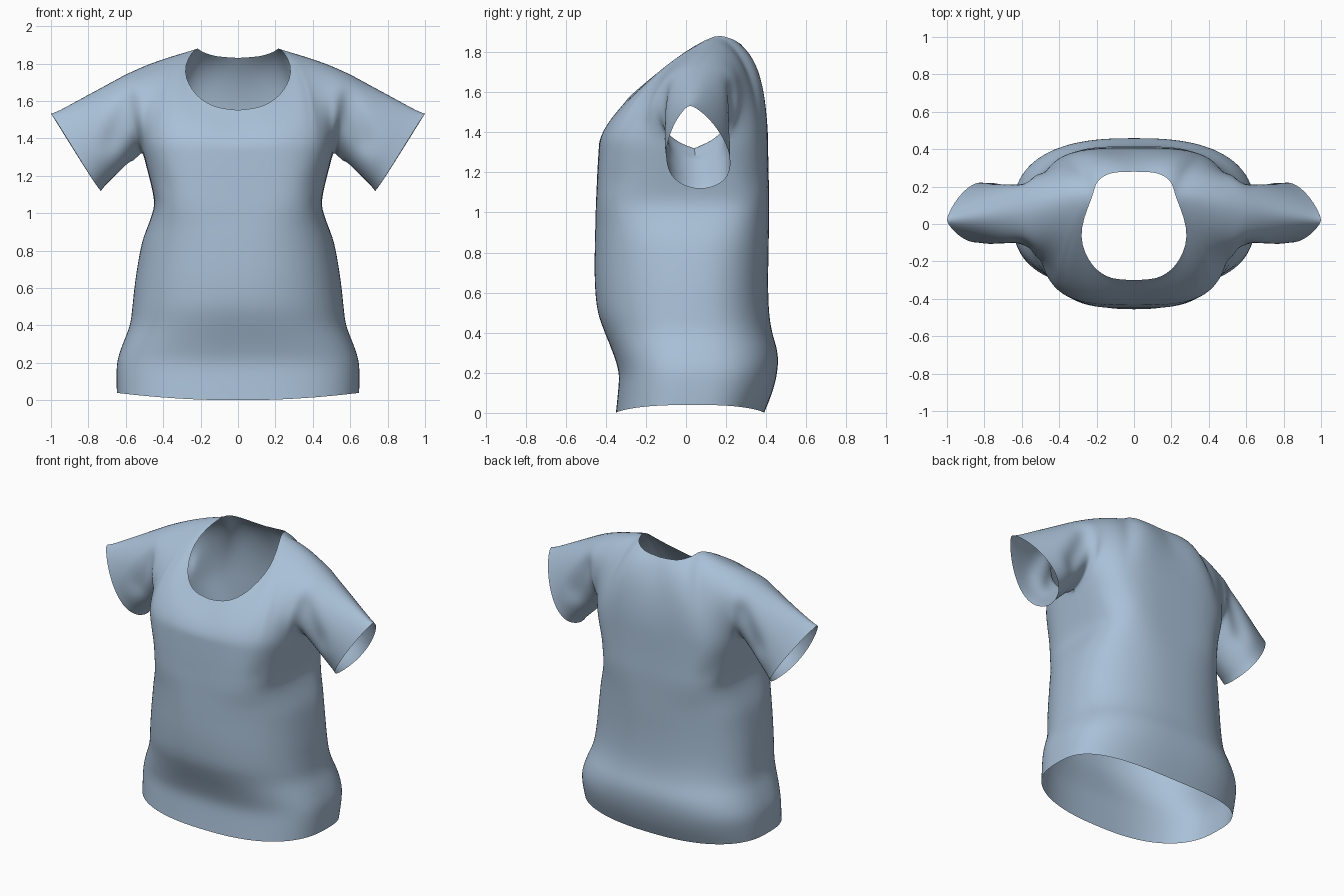
import bpy, bmesh, math
from mathutils import Vector as V

if "Cube" in bpy.data.objects:
    bpy.data.objects.remove(bpy.data.objects["Cube"])

N, K, M, S = 20, 8, 14, 12          # columns, neck column, panel rows, sleeve rows


def keyed(keys, t):
    """Smooth interpolation through (t, value...) keys."""
    i = 0
    while i < len(keys) - 2 and t > keys[i + 1][0]:
        i += 1
    a, b = keys[i], keys[i + 1]
    p, q = keys[max(i - 1, 0)], keys[min(i + 2, len(keys) - 1)]
    h = b[0] - a[0]
    s = (t - a[0]) / h
    out = []
    for c in range(1, len(a)):
        m0 = (b[c] - p[c]) / (b[0] - p[0]) * h
        m1 = (q[c] - a[c]) / (q[0] - a[0]) * h
        out.append((2*s**3 - 3*s**2 + 1) * a[c] + (s**3 - 2*s**2 + s) * m0
                   + (3*s**2 - 2*s**3) * b[c] + (s**3 - s**2) * m1)
    return out


def bezier(p, t):
    r = 1 - t
    return p[0]*r**3 + p[1]*3*r*r*t + p[2]*3*r*t*t + p[3]*t**3


# Torso: height, half width, front y, back y, squareness
BODY = [(0, .648, -.35, .39, 2.7), (.1, .65, -.34, .43, 2.7), (.2, .645, -.335, .455, 2.7),
        (.3, .617, -.365, .458, 2.6), (.4, .578, -.405, .43, 2.5), (.5, .565, -.44, .415, 2.4),
        (.65, .548, -.455, .41, 2.4), (.85, .512, -.455, .413, 2.6), (.95, .475, -.452, .414, 3),
        (1.04, .447, -.45, .415, 3.6), (1.1, .453, -.447, .415, 3.7), (1.2, .477, -.443, .412, 3.6),
        (1.33, .51, -.435, .41, 3.4)]


def torso_point(u, z, back):
    w, yf, yb, n = keyed(BODY, z)
    a = u * math.pi / 2
    x = w * math.sin(a) ** (2 / n) if u > 0 else 0
    c = max(math.cos(a), 0) ** (2 / n) if u < 1 else 0
    y = .04 + ((yb if back else yf) - .04) * c
    return V((x, y, z + .04 * (x / .65) ** 2 * max(0, 1 - z / .3)))


# Neckline and shoulder ridge, then the tangents of the panel columns
RIDGE = [(.4, .22, .15, 1.888), (.6, .35, .14, 1.85), (.8, .48, .11, 1.805), (1, .6, .08, 1.752)]
NECK = {False: [(0, 0, -.30, 1.55), (.12, .14, -.285, 1.575), (.22, .24, -.20, 1.65),
                (.31, .29, -.05, 1.77), (.36, .26, .06, 1.845), (.4, .22, .15, 1.888)],
        True: [(0, 0, .28, 1.83), (.2, .13, .27, 1.842), (.31, .2, .225, 1.868), (.4, .22, .15, 1.888)]}
LOW = {False: [(0, 0, 0, .07), (.4, .03, 0, .12), (.8, 0, -.05, .13), (1, .02, -.26, .08)],
       True: [(0, 0, 0, .2), (.4, 0, .01, .2), (.8, 0, .05, .15), (1, .02, .24, .08)]}
HIGH = {False: [(0, 0, -.06, -.08), (.2, .02, -.1, -.1), (.31, .05, -.18, -.12), (.4, .17, -.28, -.12),
                (.55, .06, -.28, -.08), (.75, 0, -.28, -.06), (1, -.02, -.28, -.04)],
        True: [(0, 0, .09, -.12), (.4, .04, .16, -.07), (.7, 0, .22, -.06), (1, -.02, .26, -.04)]}
CUFF = {False: [V((.73, .07, 1.115)), V((.76, -.22, 1.14)), V((.965, -.07, 1.49)), V((1.003, .02, 1.537))],
        True: [V((.73, .07, 1.115)), V((.76, .37, 1.14)), V((.965, .16, 1.48)), V((1.003, .02, 1.537))]}


def panel_controls(u, back):
    foot = torso_point(u, 1.33, back)
    top = V(keyed(NECK[back] if u <= K / N else RIDGE, u))
    return [foot, foot + V(keyed(LOW[back], u)), top + V(keyed(HIGH[back], u)), top]


# Cloth folds: soft grooves along segments in the front view (ax, az, bx, bz, radius, depth)
FOLDS = [(.58, 1.60, .68, 1.38, .05, .035), (.50, 1.30, .40, 1.15, .05, .012)]


def folded(p, back):
    for ax, az, bx, bz, r, d in FOLDS:
        a, b, q = V((ax, az)), V((bx, bz)), V((p.x, p.z))
        t = min(1, max(0, (q - a).dot(b - a) / (b - a).length_squared))
        g = d * math.exp(-((q - a - (b - a) * t).length / r) ** 2)
        g *= min(1, abs(p.y - .06) / .12)
        p = p + V((0, -g if back else g, 0))
    return p


bm = bmesh.new()


def add_grid(rows):
    vs = [[bm.verts.new(p) for p in row] for row in rows]
    for r0, r1 in zip(vs, vs[1:]):
        for j in range(len(r0) - 1):
            bm.faces.new((r0[j], r0[j + 1], r1[j + 1], r1[j]))


for back in (False, True):
    # Torso from hem to armpit
    add_grid([[folded(torso_point(i / N, 1.33 * j / 28, back), back) for i in range(N + 1)]
              for j in range(29)])
    # Chest or back panel up to neckline and shoulder
    add_grid([[folded(bezier(panel_controls(i / N, back), j / M), back) for j in range(M + 1)]
              for i in range(N + 1)])
    # Sleeve half from armhole to cuff
    root = panel_controls(1, back)
    add_grid([[folded(bezier([a.lerp(b, s / S) for a, b in zip(root, CUFF[back])], j / M), back)
               for j in range(M + 1)] for s in range(S + 1)])

bmesh.ops.remove_doubles(bm, verts=bm.verts, dist=.0005)
bmesh.ops.recalc_face_normals(bm, faces=bm.faces)
# Make the normals point outward, judged by a front torso face
f = min(bm.faces, key=lambda f: (f.calc_center_median() - V((.05, -.45, .8))).length)
if f.normal.y > 0:
    bmesh.ops.reverse_faces(bm, faces=bm.faces)
# Relax the cloth across the panel joins
inner = [v for v in bm.verts if not v.is_boundary and v.co.z > 1.1]
for _ in range(2):
    bmesh.ops.smooth_vert(bm, verts=inner, factor=.5, use_axis_x=True, use_axis_y=True, use_axis_z=True)

me = bpy.data.meshes.new("shirt")
bm.to_mesh(me)
bm.free()
shirt = bpy.data.objects.new("shirt", me)
bpy.context.collection.objects.link(shirt)
for p in me.polygons:
    p.use_smooth = True
mirror = shirt.modifiers.new("mirror", 'MIRROR')
mirror.use_clip = True
sub = shirt.modifiers.new("smooth", 'SUBSURF')
sub.levels = sub.render_levels = 1

# Cloth colour
mat = bpy.data.materials.new("blue_cloth")
mat.diffuse_color = (.40, .53, .68, 1)
mat.use_nodes = True
mat.node_tree.nodes["Principled BSDF"].inputs["Base Color"].default_value = mat.diffuse_color
me.materials.append(mat)
